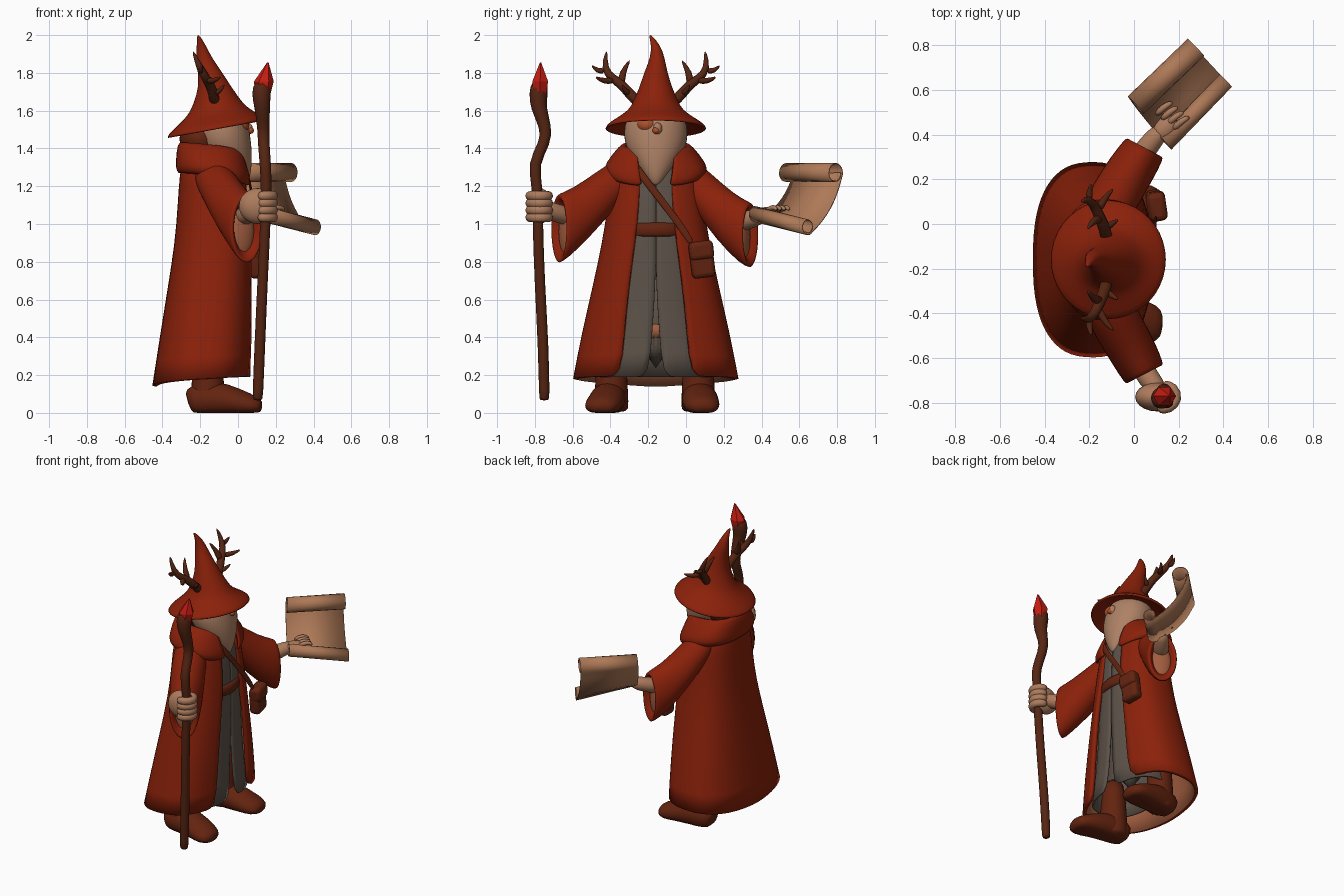
import bpy, bmesh, math
from mathutils import Vector as V

cube = bpy.data.objects.get("Cube")
if cube:
    bpy.data.objects.remove(cube, do_unlink=True)


def material(name, r, g, b):
    m = bpy.data.materials.new(name)
    m.diffuse_color = (r, g, b, 1)
    m.use_nodes = True
    for node in m.node_tree.nodes:
        if node.type == 'BSDF_PRINCIPLED':
            node.inputs["Base Color"].default_value = (r, g, b, 1)
            node.inputs["Roughness"].default_value = 0.8
    return m


RED = material("robe red", 0.255, 0.015, 0.003)
LINING = material("lining tan", 0.36, 0.11, 0.05)
GREY = material("tunic grey", 0.11, 0.085, 0.067)
LEATHER = material("leather brown", 0.125, 0.017, 0.005)
WOOD = material("wood brown", 0.09, 0.018, 0.006)
CRYSTAL = material("crystal red", 0.55, 0.012, 0.006)
SKIN = material("skin", 0.42, 0.20, 0.11)
BEARD = material("beard", 0.42, 0.22, 0.13)
PAPER = material("parchment", 0.42, 0.19, 0.095)
FACE = material("face orange", 0.42, 0.08, 0.025)

MID_Y = -0.16


def loft(name, rings, mat, closed=True, sub=1, thick=0, lining=None, smooth=True):
    """Skin a list of equal rings of points."""
    bm = bmesh.new()
    rows = [[bm.verts.new((p[0], p[1], max(p[2], 0))) for p in r] for r in rings]
    n = len(rows[0])
    for a, b in zip(rows, rows[1:]):
        for i in range(n if closed else n - 1):
            j = (i + 1) % n
            bm.faces.new((a[i], a[j], b[j], b[i]))
    if closed:
        bm.faces.new(rows[0][::-1])
        bm.faces.new(rows[-1])
        bmesh.ops.recalc_face_normals(bm, faces=bm.faces)
    me = bpy.data.meshes.new(name)
    bm.to_mesh(me)
    bm.free()
    ob = bpy.data.objects.new(name, me)
    bpy.context.collection.objects.link(ob)
    me.materials.append(mat)
    for p in me.polygons:
        p.use_smooth = smooth
    if sub:
        s = ob.modifiers.new("subdivision", 'SUBSURF')
        s.levels = s.render_levels = sub
    if thick:
        s = ob.modifiers.new("thickness", 'SOLIDIFY')
        s.thickness, s.offset = thick, -1
        if lining:
            me.materials.append(lining)
            s.material_offset = 1


def tube(name, path, radii, mat, ref=(0, 0, 1), n=10, level=False):
    """Tube along a path; a radius may be a (sideways, upward) pair, a list gives one per point."""
    pts = [V(p) for p in path]
    rings = []
    for i, p in enumerate(pts):
        t = pts[min(i + 1, len(pts) - 1)] - pts[max(i - 1, 0)]
        if level:
            t = pts[-1] - pts[0]
            t.z = 0
        side = t.cross(V(ref)).normalized()
        up = side.cross(t).normalized()
        r = radii[i] if isinstance(radii, list) else radii
        ru, rv = r if isinstance(r, tuple) else (r, r)
        rings.append([p + side * ru * math.cos(k * math.tau / n) + up * rv * math.sin(k * math.tau / n)
                      for k in range(n)])
    loft(name, rings, mat)


def ovals(name, rows, mat, n=20, **kw):
    """Stacked ovals: centre x, centre y, z, x radius, y radius, tilt toward the front."""
    loft(name, [[(cx + rx * math.cos(k * math.tau / n), cy + ry * math.sin(k * math.tau / n),
                  z + tilt * rx * math.cos(k * math.tau / n)) for k in range(n)]
                for cx, cy, z, rx, ry, tilt in rows], mat, **kw)


def coat(name, rows, mat, n=28, bend=2, **kw):
    """Open-fronted garment: z at back, z at front, back x, front x, half width, half gap."""
    rings = []
    power = 2.5
    for zb, zf, xb, xf, b, gap in rows:
        c, a = (xb + xf) / 2, (xf - xb) / 2
        t0 = math.asin((gap / b) ** (power / 2))
        ring = []
        for k in range(n + 1):
            t = t0 + (math.tau - 2 * t0) * k / n
            s, co = math.sin(t), math.cos(t)
            ring.append((c + a * math.copysign(abs(co) ** (2 / power), co),
                         MID_Y + b * math.copysign(abs(s) ** (2 / power), s),
                         zb + (zf - zb) * max(0, (1 + co) / 2) ** bend))
        rings.append(ring)
    loft(name, rings, mat, closed=False, **kw)


def ball(name, loc, scale, mat, rot=(0, 0, 0)):
    bpy.ops.mesh.primitive_uv_sphere_add(segments=20, ring_count=12, location=loc, rotation=rot)
    ob = bpy.context.object
    ob.name, ob.scale = name, scale
    ob.data.materials.append(mat)
    bpy.ops.object.shade_smooth()


def box(name, loc, size, mat, rot):
    bpy.ops.mesh.primitive_cube_add(size=1, location=loc, rotation=rot)
    ob = bpy.context.object
    ob.name, ob.scale = name, size
    bpy.ops.object.transform_apply(location=False, rotation=False)
    ob.data.materials.append(mat)
    m = ob.modifiers.new("bevel", 'BEVEL')
    m.width, m.segments = .025, 3
    bpy.ops.object.shade_smooth_by_angle()


# Robe, tunic and hood
coat("robe", [(.14, .195, -.455, .08, .44, .19), (.4, .42, -.415, .085, .395, .17),
              (.65, .65, -.375, .085, .34, .15), (.9, .9, -.335, .08, .285, .115),
              (1.1, 1.1, -.32, .065, .255, .09), (1.27, 1.27, -.31, .04, .24, .085),
              (1.36, 1.34, -.29, .02, .18, .09)], RED, bend=.4, thick=.025, lining=LINING)
coat("tunic", [(.19, .19, -.3, .07, .3, .035), (.45, .45, -.28, .06, .25, .018),
               (.68, .68, -.25, .06, .22, .001), (.95, .95, -.25, .06, .2, .001),
               (1.2, 1.2, -.22, .05, .19, .001), (1.35, 1.35, -.2, .02, .12, .001)],
     GREY, thick=.012)
ovals("undershirt", [(-.1, MID_Y, .22, .1, .1, 0), (-.1, MID_Y, .8, .08, .08, 0)], GREY)
ovals("undershirt_patch", [(-.1, MID_Y, .37, .105, .105, 0), (-.1, MID_Y, .5, .105, .105, 0)], LINING)
coat("hood", [(1.27, 1.2, -.315, .06, .25, .075), (1.29, 1.22, -.33, .07, .272, .08),
              (1.33, 1.27, -.33, .065, .275, .09), (1.43, 1.38, -.322, .035, .19, .1),
              (1.44, 1.4, -.295, .02, .165, .1), (1.37, 1.35, -.25, .0, .13, .1)],
     RED, thick=.012)

# Belt
ovals("belt", [(-.09, MID_Y, z, r, r + .03, 0) for z, r in
               ((.93, .155), (.935, .17), (1.005, .17), (1.01, .155))], LEATHER)

# Satchel
tube("satchel_strap", [(0, -.3, 1.35), (.05, -.25, 1.28), (.075, MID_Y, 1.16), (.09, -.04, 1.01),
                       (.1, .04, .88)], (.02, .007), LEATHER, ref=(1, 0, 0))
box("satchel", (.095, .085, .805), (.075, .125, .18), LEATHER, (.12, 0, .15))
box("satchel_flap", (.105, .08, .86), (.08, .13, .1), LEATHER, (.12, 0, .15))

# Boots
for side, y, toe in (("right", -.395, -.455), ("left", .065, .09)):
    tube(side + "_boot_leg", [(-.16, y, .45), (-.16, y, .2), (-.16, y, .04), (-.16, y, 0)],
         [.075, .085, .095, .09], LEATHER, ref=(1, 0, 0), n=14)
    tube(side + "_boot_foot", [(-.265, y, .05), (-.24, y, .06), (-.12, (y * 3 + toe) / 4, .08),
                               (.0, (y + toe) / 2, .055), (.09, toe, .035), (.13, toe, .03)],
         [(.05, .06), (.085, .09), (.1, .1), (.1, .075), (.095, .055), (.05, .03)], LEATHER, n=14)

# Sleeves with turned-in cuffs
tube("right_sleeve", [(-.16, -.28, 1.26), (-.12, -.36, 1.23), (-.07, -.46, 1.14), (0, -.58, 1.03),
                      (.045, -.67, .975), (.05, -.675, .975), (.045, -.665, .975), (0, -.59, 1.02)],
     [(.1, .07), (.11, .12), (.115, .145), (.11, .17), (.1, .19), (.09, .18), (.07, .15), (.04, .08)],
     RED, n=16, level=True)
tube("left_sleeve", [(-.16, -.04, 1.26), (-.13, .03, 1.23), (-.09, .12, 1.13), (-.01, .25, .99),
                     (.045, .335, .94), (.05, .345, .94), (.045, .335, .94), (0, .26, .99)],
     [(.1, .07), (.11, .12), (.115, .145), (.11, .17), (.1, .18), (.09, .17), (.07, .14), (.04, .08)],
     RED, n=16, level=True)
tube("right_forearm", [(0, -.58, 1.03), (.07, -.7, 1.06), (.12, -.76, 1.09)], [.06, .05, .05], SKIN)
tube("left_forearm", [(0, .26, 1.0), (.07, .36, 1.03), (.13, .43, 1.06)], [.06, .05, .045], SKIN)
for side, y, z, turn in (("right", -.635, .96, .46), ("left", .3, .93, -.5)):
    ball(side + "_cuff_lining", (.025, y, z), (.065, .03, .125), LINING, rot=(0, 0, turn))

# Hands
ball("right_hand", (.105, -.775, 1.095), (.1, .065, .095), SKIN)
for i in range(4):
    z = 1.035 + .038 * i
    tube("right_finger", [(.1, -.825, z), (.16, -.83, z), (.2, -.785, z), (.18, -.73, z), (.12, -.72, z)],
         .028, SKIN, n=8)
ball("left_hand", (.14, .43, 1.06), (.065, .045, .03), SKIN, rot=(0, 0, .85))
for i in range(4):
    x, y = .19 - .025 * i, .43 + .022 * i
    tube("left_finger", [(x - .02, y - .01, 1.065), (x + .025, y + .035, 1.095), (x + .06, y + .05, 1.075)],
         [.017, .016, .011], SKIN, n=8)


# Scroll: a bowed sheet curled at both ends
def curl(r):
    return [(math.tau * 1.1 * k / 20, r * (1 - .012 * k)) for k in range(21)]


def scroll_section(low, high, r_low=.046, r_high=.058):
    low, high = V(low), V(high)
    u = (high - low).normalized()
    out = u.cross(V((.7, .7, 0))).normalized()
    out *= math.copysign(1, out.x)
    length = (high - low).length
    uv = [(-q * math.sin(a), -q * math.cos(a)) for a, q in reversed(curl(r_low))]
    for k in range(1, 8):
        s = k / 8
        uv.append((length * s, -r_low - (r_high - r_low) * s - .12 * s * (1 - s)))
    uv += [(length + q * math.sin(a), -q * math.cos(a)) for a, q in curl(r_high)]
    return [low + u * a + out * b for a, b in uv]


loft("scroll", [scroll_section((.14, .365, 1.055), (.01, .53, 1.27)),
                scroll_section((.41, .645, .985), (.28, .79, 1.27))], PAPER,
     closed=False, sub=0, thick=.006)

# Head, beard and face
ovals("beard", [(.03, MID_Y, 1.2, .012, .015, 0), (.01, MID_Y, 1.24, .055, .05, 0),
                (-.03, MID_Y, 1.32, .105, .11, 0), (-.07, MID_Y, 1.4, .145, .16, 0),
                (-.085, MID_Y, 1.48, .15, .175, 0), (-.1, MID_Y, 1.56, .15, .16, 0),
                (-.1, MID_Y, 1.62, .1, .11, 0)], BEARD)
ball("hair", (-.2, MID_Y, 1.45), (.11, .14, .1), LEATHER)
ball("face", (.0, -.205, 1.525), (.06, .058, .048), FACE)
ball("nose", (.052, -.15, 1.505), (.026, .024, .032), SKIN)
ball("nose_tip", (.064, -.158, 1.495), (.02, .02, .018), FACE)

# Pointed hat with a drooping brim
ovals("hat", [(-.1, MID_Y, 1.57, .12, .12, .18), (-.115, MID_Y, 1.515, .235, .24, .18),
              (-.115, MID_Y, 1.495, .262, .27, .18), (-.115, MID_Y, 1.515, .265, .275, .18),
              (-.11, MID_Y, 1.555, .21, .215, .16), (-.105, MID_Y, 1.60, .155, .145, .12),
              (-.11, MID_Y, 1.65, .125, .12, .05), (-.12, MID_Y, 1.72, .09, .088, 0),
              (-.15, MID_Y, 1.81, .062, .06, 0), (-.18, -.15, 1.88, .042, .038, 0),
              (-.195, -.16, 1.95, .023, .024, 0), (-.212, -.192, 2.003, .006, .006, 0)], RED)


# Antlers, mirrored across the hat
def branch(s, path, radii):
    tube("antler", [(x, MID_Y + s * y, z) for x, y, z in path], radii, WOOD, ref=(1, 0, 0), n=8)


for s in (-1, 1):
    branch(s, [(-.12, .08, 1.63), (-.13, .14, 1.69), (-.15, .18, 1.74), (-.17, .23, 1.77),
               (-.2, .275, 1.82), (-.24, .26, 1.92)], [.032, .03, .028, .025, .022, .006])
    branch(s, [(-.15, .18, 1.74), (-.18, .18, 1.8), (-.21, .135, 1.87)], [.024, .02, .005])
    branch(s, [(-.16, .22, 1.76), (-.13, .28, 1.755), (-.09, .32, 1.78)], [.022, .017, .005])
    branch(s, [(-.2, .27, 1.81), (-.2, .31, 1.81), (-.19, .34, 1.84)], [.02, .015, .005])
    branch(s, [(-.13, .14, 1.69), (-.1, .16, 1.7), (-.07, .18, 1.74)], [.02, .016, .005])

# Staff and crystal
tube("staff", [(.103, -.75, .065), (.105, -.75, .085), (.115, -.755, .35), (.13, -.775, .7),
               (.145, -.785, 1.0), (.15, -.785, 1.2), (.145, -.812, 1.32), (.135, -.745, 1.43),
               (.135, -.74, 1.51), (.128, -.785, 1.62), (.122, -.78, 1.69), (.13, -.775, 1.76)],
     [.026, .03, .03, .029, .029, .03, .032, .032, .034, .043, .055, .045], WOOD, ref=(1, 0, 0))
ovals("crystal", [(.13, -.775, 1.68, .04, .04, 0), (.137, -.772, 1.755, .052, .048, 0),
                  (.158, -.77, 1.855, .004, .004, 0)], CRYSTAL, n=6, sub=0, smooth=False)
